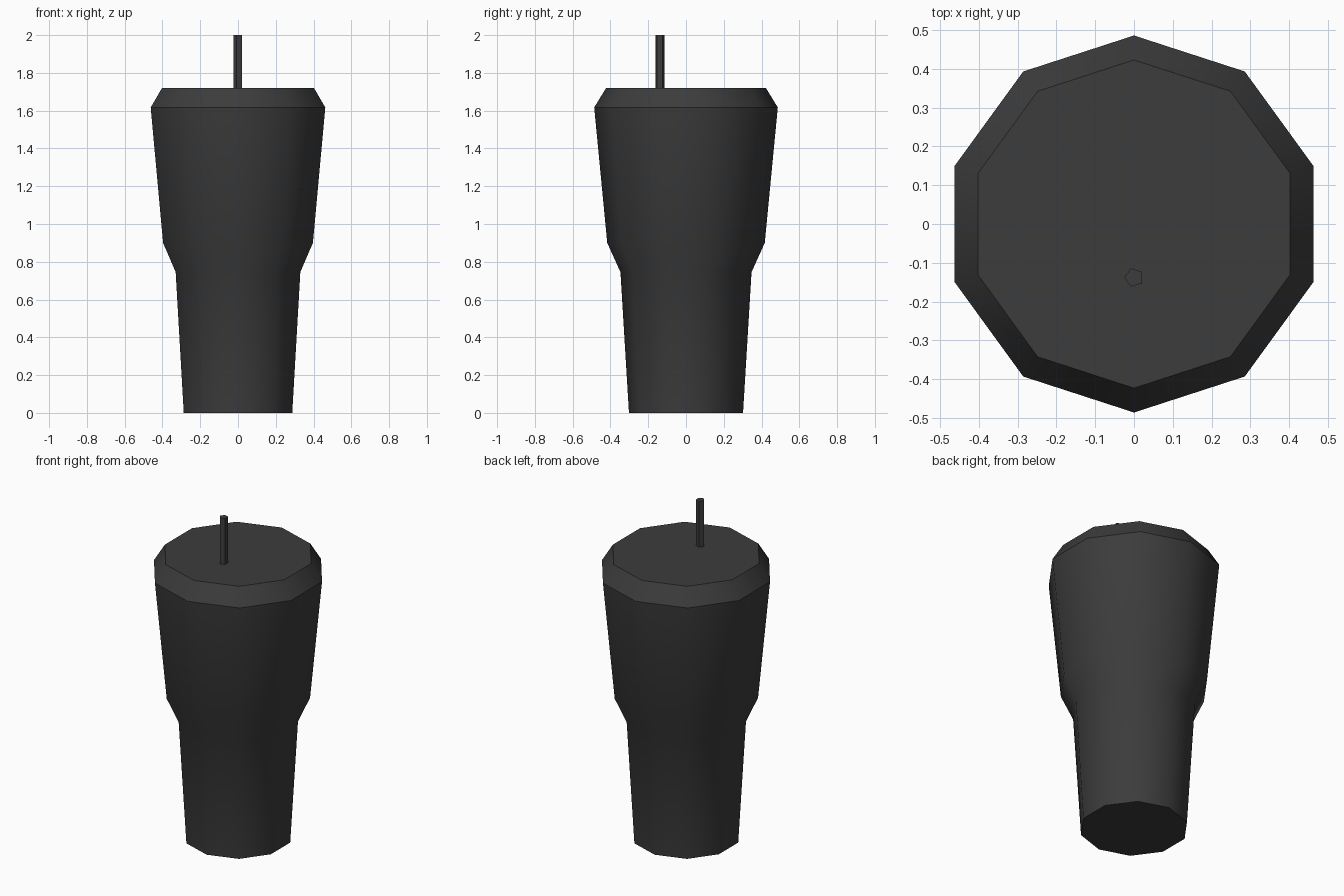
import bpy, bmesh, math

cube = bpy.data.objects.get("Cube")
if cube:
    bpy.data.objects.remove(cube, do_unlink=True)

# One charcoal colour for everything
charcoal = bpy.data.materials.new("charcoal")
charcoal.use_nodes = True
colour = (0.045, 0.045, 0.045, 1)
charcoal.diffuse_color = colour
charcoal.node_tree.nodes["Principled BSDF"].inputs["Base Color"].default_value = colour


def lathe(name, profile, sides, start, centre=(0, 0), cap_bottom=False, cap_top=False):
    """Stack rings of (radius, height), bridge them and cap the ends."""
    bm = bmesh.new()
    rings = []
    for r, z in profile:
        angles = [start + 2 * math.pi * i / sides for i in range(sides)]
        rings.append([bm.verts.new((centre[0] + r * math.cos(a),
                                    centre[1] + r * math.sin(a), z)) for a in angles])
    for low, high in zip(rings, rings[1:]):
        for i in range(sides):
            j = (i + 1) % sides
            bm.faces.new((low[i], low[j], high[j], high[i]))
    if cap_bottom:
        bm.faces.new(rings[0][::-1])
    if cap_top:
        bm.faces.new(rings[-1])
    mesh = bpy.data.meshes.new(name)
    bm.to_mesh(mesh)
    bm.free()
    mesh.materials.append(charcoal)
    obj = bpy.data.objects.new(name, mesh)
    bpy.context.collection.objects.link(obj)
    bpy.ops.object.select_all(action="DESELECT")
    obj.select_set(True)
    bpy.context.view_layer.objects.active = obj
    bpy.ops.object.shade_smooth_by_angle(angle=math.radians(40))
    return obj


# Tapered ten-sided cup with a shoulder
lathe("cup_body", [(0.302, 0), (0.347, 0.745), (0.417, 0.9), (0.486, 1.617)],
      10, math.pi / 2, cap_bottom=True)

# Sloped lid with a flat top
lathe("lid", [(0.486, 1.617), (0.423, 1.72)], 10, math.pi / 2, cap_top=True)

# Five-sided straw standing near the front of the lid
lathe("straw", [(0.025, 1.7), (0.025, 2)], 5, math.pi, centre=(0, -0.138),
      cap_bottom=True, cap_top=True)
